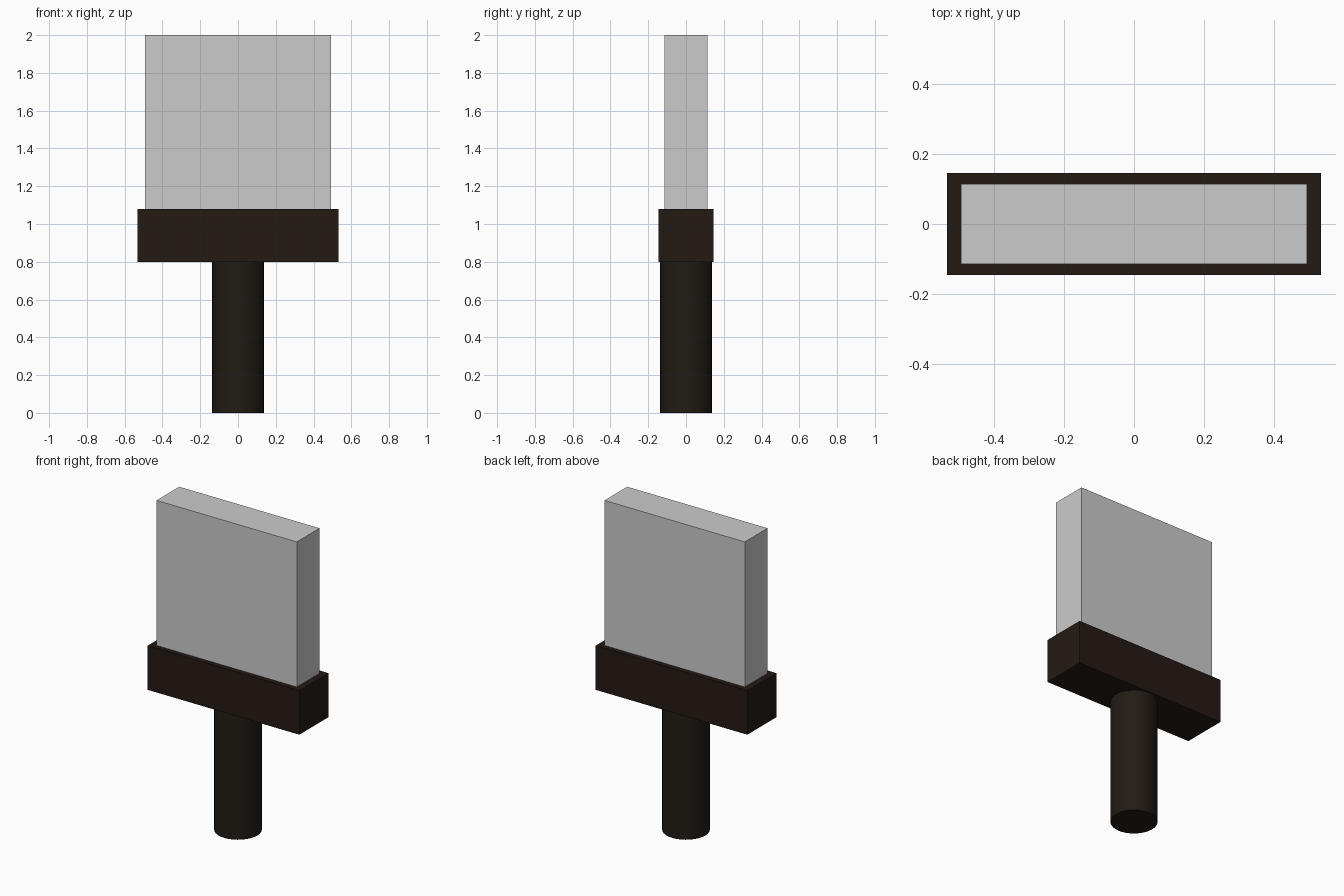
import bpy

if "Cube" in bpy.data.objects:
    bpy.data.objects.remove(bpy.data.objects["Cube"])


def paint(obj, name, color):
    mat = bpy.data.materials.get(name) or bpy.data.materials.new(name)
    mat.diffuse_color = (*color, 1)
    mat.use_nodes = True
    mat.node_tree.nodes["Principled BSDF"].inputs["Base Color"].default_value = mat.diffuse_color
    obj.data.materials.append(mat)


def box(name, sx, sy, z0, z1):
    bpy.ops.mesh.primitive_cube_add(size=1, location=(0, 0, (z0 + z1) / 2))
    obj = bpy.context.object
    obj.name = name
    obj.scale = (sx, sy, z1 - z0)
    bpy.ops.object.transform_apply(location=False, rotation=False, scale=True)
    return obj


# Bristle block (plain grey), seated on the ferrule
box("bristles", 0.984, 0.227, 1.08, 2.0)

# Dark rectangular ferrule
ferrule = box("ferrule", 1.064, 0.29, 0.80, 1.08)
paint(ferrule, "dark_wood", (0.017, 0.010, 0.007))

# Round handle
bpy.ops.mesh.primitive_cylinder_add(vertices=32, radius=0.137, depth=0.80, location=(0, 0, 0.40))
handle = bpy.context.object
handle.name = "handle"
bpy.ops.object.shade_smooth_by_angle()
paint(handle, "handle_wood", (0.016, 0.011, 0.007))
